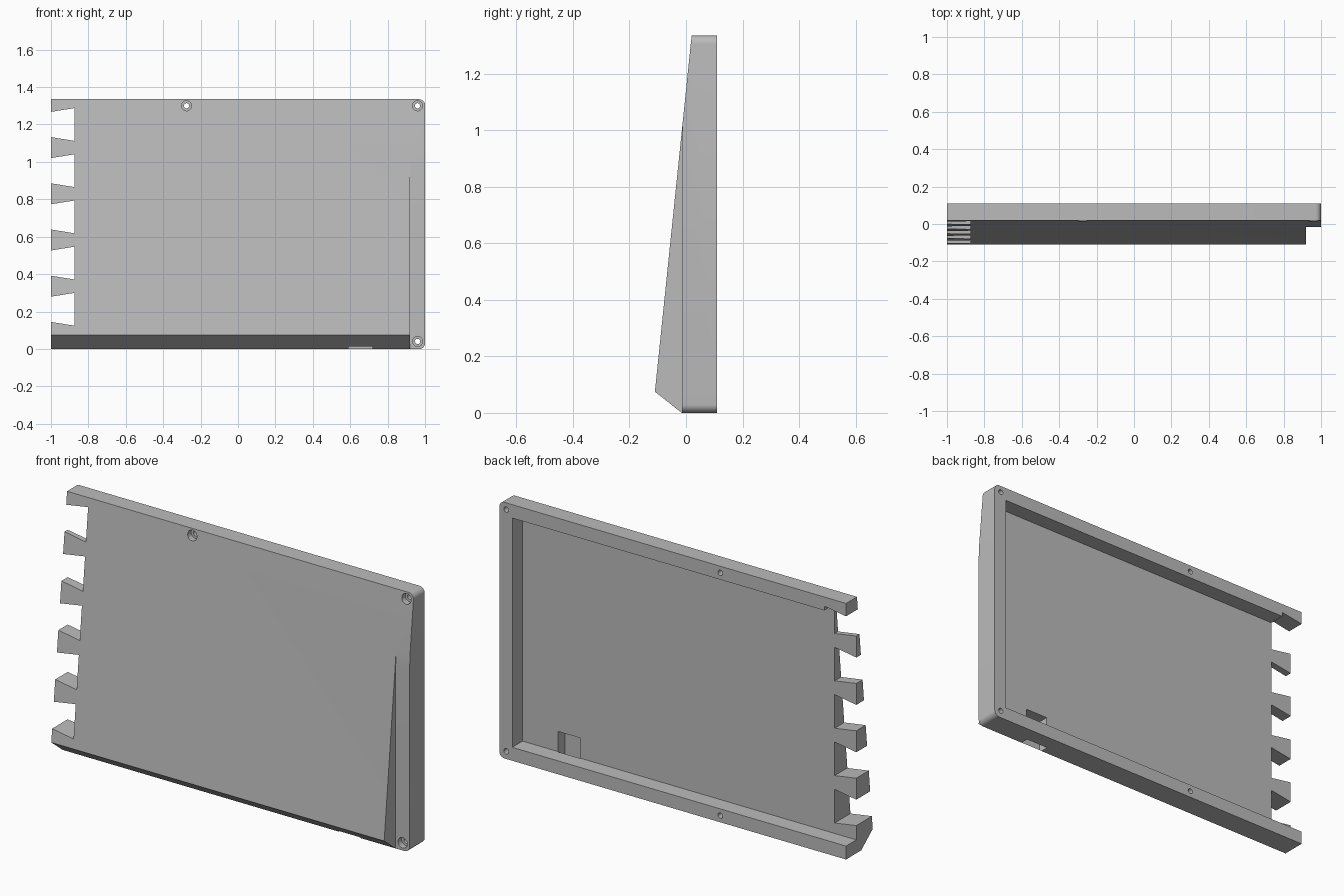
import bpy, bmesh, math
from mathutils import Vector

if "Cube" in bpy.data.objects:
    bpy.data.objects.remove(bpy.data.objects["Cube"])

HEIGHT = 1.335
FLOOR_Y = 0.025
RIM = 0.07


def prism(name, outline, axis, start, end):
    """Extrude a 2D outline, (y, z) along x or (x, z) along y."""
    def place(p, d):
        return Vector((d, p[0], p[1])) if axis == "x" else Vector((p[0], d, p[1]))
    bm = bmesh.new()
    face = bm.faces.new([bm.verts.new(place(p, start)) for p in outline])
    offset = place((0, 0), end - start)
    top = bmesh.ops.extrude_face_region(bm, geom=[face])["geom"]
    bmesh.ops.translate(bm, vec=offset, verts=[v for v in top if isinstance(v, bmesh.types.BMVert)])
    bmesh.ops.recalc_face_normals(bm, faces=bm.faces)
    mesh = bpy.data.meshes.new(name)
    bm.to_mesh(mesh)
    bm.free()
    obj = bpy.data.objects.new(name, mesh)
    bpy.context.collection.objects.link(obj)
    return obj


def rect(a0, a1, b0, b1):
    return [(a0, b0), (a1, b0), (a1, b1), (a0, b1)]


def arc(cx, cz, radius, first, last, steps):
    angles = [math.radians(first + (last - first) * i / steps) for i in range(steps + 1)]
    return [(cx + radius * math.cos(a), cz + radius * math.sin(a)) for a in angles]


def circle(cx, cz, radius):
    return arc(cx, cz, radius, 0, 345, 23)


def combine(target, tool, operation="DIFFERENCE"):
    """Apply a boolean and discard the helper."""
    tool.hide_render = True
    mod = target.modifiers.new("cut", "BOOLEAN")
    mod.operation, mod.solver, mod.object = operation, "EXACT", tool
    bpy.ops.object.select_all(action="DESELECT")
    target.select_set(True)
    bpy.context.view_layer.objects.active = target
    bpy.ops.object.modifier_apply(modifier=mod.name)
    bpy.data.objects.remove(tool)


# Wedge-shaped shell, trimmed to an outline with two rounded corners
shell = prism("case_shell",
              [(0.11, -0.03), (0.023, -0.03), (-0.11, 0.075), (0.0267, 1.4), (0.11, 1.4)],
              "x", -1, 1.1)
r = 0.03
outline = ([(-1.1, HEIGHT), (-1.1, 0)] + arc(1 - r, r, r, -90, 0, 8)
           + arc(1 - r, HEIGHT - r, r, 0, 90, 8))
combine(shell, prism("outline_trim", outline, "y", -0.3, 0.3), "INTERSECT")

# Lower step along the right edge, blending into the slope
combine(shell, prism("edge_step",
                     [(-0.3, -0.1), (-0.015, -0.1), (-0.015, 0.95), (-0.0115, 1.03), (-0.3, 1.03)],
                     "x", 0.92, 1.2))

# Rear cavity, open at one end
combine(shell, prism("rear_cavity", rect(-1.2, 0.925, RIM, HEIGHT - RIM), "y", FLOOR_Y, 0.3))

# Dovetail slots
for i in range(5):
    z = 0.212 + 0.247 * i
    slot = [(-1.125, z - 0.0475), (-0.875, z - 0.0875), (-0.875, z + 0.0875), (-1.125, z + 0.0475)]
    combine(shell, prism("dovetail_slot", slot, "y", -0.3, 0.3))

# Cable passage from the cavity floor out of the underside
combine(shell, prism("cable_passage", rect(0.59, 0.72, -0.1, 0.175), "y", -0.03, FLOOR_Y + 0.003))

# Screw holes: three go through with counterbores, one is blind
for x, z, seat in [(-0.275, 1.3, 0.045), (0.96, 1.3, 0.045), (0.96, 0.04, 0.015), (-0.275, 0.035, None)]:
    through = seat is not None
    combine(shell, prism("screw_hole", circle(x, z, 0.014), "y", -0.3 if through else 0.01, 0.3))
    if through:
        combine(shell, prism("counterbore", circle(x, z, 0.027), "y", -0.3, seat))

# Plain grey finish
grey = bpy.data.materials.new("plain_grey")
grey.use_nodes = True
colour = (0.5, 0.5, 0.5, 1)
grey.diffuse_color = colour
grey.node_tree.nodes["Principled BSDF"].inputs["Base Color"].default_value = colour
shell.data.materials.clear()
shell.data.materials.append(grey)
for poly in shell.data.polygons:
    poly.material_index = 0

bpy.ops.object.select_all(action="DESELECT")
shell.select_set(True)
bpy.context.view_layer.objects.active = shell
bpy.ops.object.shade_smooth_by_angle(angle=math.radians(30))
